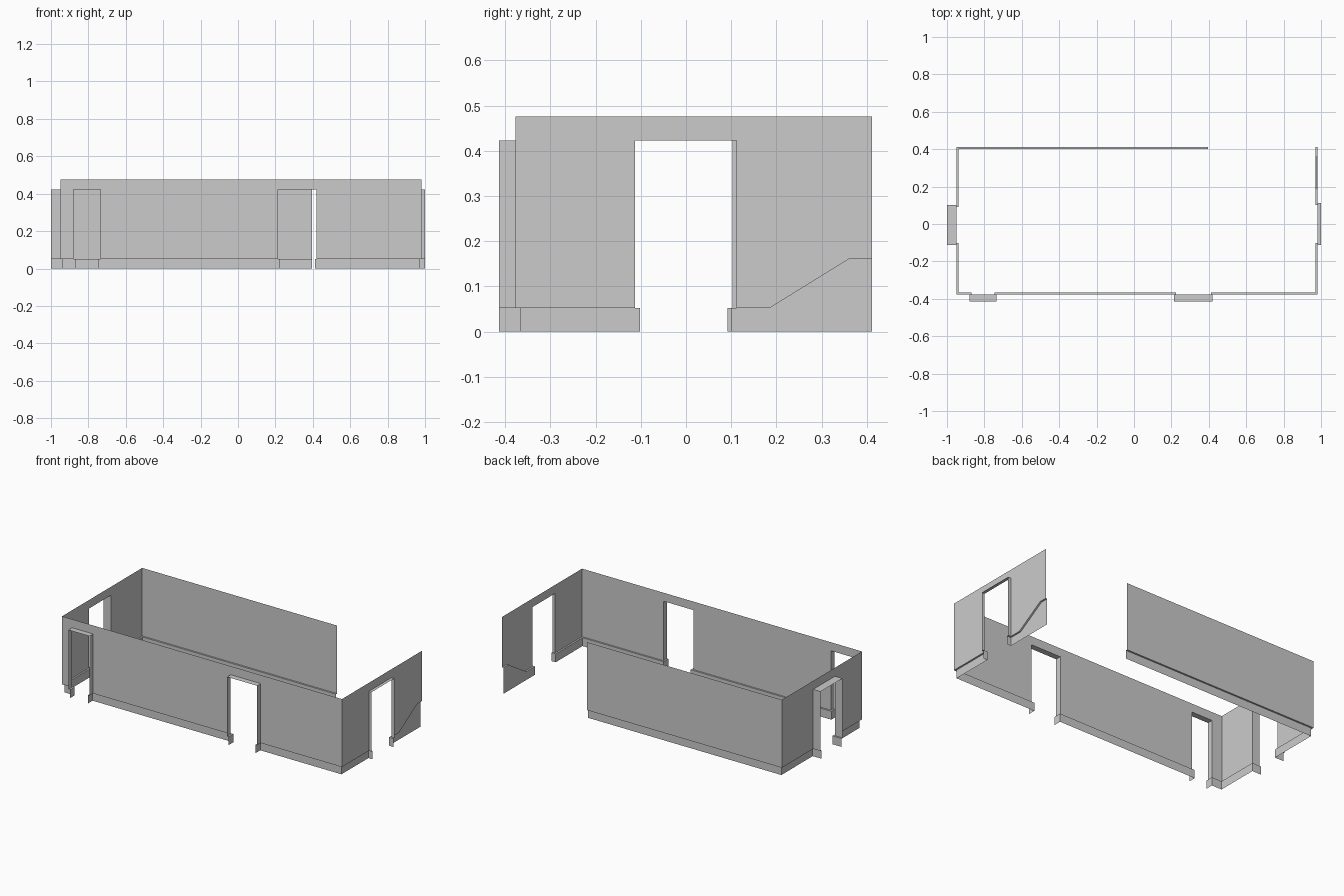
import bpy, bmesh
from mathutils import Vector

if "Cube" in bpy.data.objects:
    bpy.data.objects.remove(bpy.data.objects["Cube"])

X0, X1, Y0, Y1 = -0.949, 0.981, -0.3775, 0.4115   # room rectangle
TOP, HEAD, BASE, D = 0.4757, 0.4227, 0.052, 0.0105  # wall top, door head, skirting height, skirting depth
YF = -0.4135                                      # outer edge of front door reveals
LD = (-0.1125, 0.1027)                            # left door, y range
RD = (-0.1125, 0.1115)                            # right door, y range
FD = ((-0.88, -0.735), (0.214, 0.421))            # front doors, x ranges


def make(name, quads):
    bm = bmesh.new()
    for q in quads:
        bm.faces.new([bm.verts.new(p) for p in q])
    bmesh.ops.remove_doubles(bm, verts=bm.verts, dist=1e-5)
    me = bpy.data.meshes.new(name)
    bm.to_mesh(me)
    bm.free()
    ob = bpy.data.objects.new(name, me)
    bpy.context.collection.objects.link(ob)


def outside(p):
    e = 1e-4
    return p[0] < X0 - e or p[0] > X1 + e or p[1] < Y0 - e


def strip(a, b, za, zb, ta, tb):
    # upright quad facing into the room (room is left of a -> b)
    return [(b[0], b[1], zb), (a[0], a[1], za), (a[0], a[1], ta), (b[0], b[1], tb)]


def inset(pts):
    # mitred offset of an open path towards the room
    n = []
    for a, b in zip(pts, pts[1:]):
        d = (Vector(b[:2]) - Vector(a[:2])).normalized()
        n.append(Vector((-d.y, d.x)))
    res = []
    for i, p in enumerate(pts):
        n1, n2 = n[max(i - 1, 0)], n[min(i, len(n) - 1)]
        res.append(Vector(p[:2]) + (n1 + n2) * D / (1 + n1.dot(n2)))
    return res


def wall_run(name, pts):
    # each point may carry its own skirting height
    z = [p[2] if len(p) > 2 else BASE for p in pts]
    ins = inset(pts)
    wall, skirt = [], []
    for i in range(len(pts) - 1):
        a, b, c, d = pts[i], pts[i + 1], ins[i], ins[i + 1]
        top = HEAD if outside(a) or outside(b) else TOP
        wall.append(strip(a, b, z[i], z[i + 1], top, top))
        skirt.append(strip(c, d, 0, 0, z[i], z[i + 1]))
        skirt.append([(d[0], d[1], z[i + 1]), (c[0], c[1], z[i]),
                      (a[0], a[1], z[i]), (b[0], b[1], z[i + 1])][::-1])
    make(name + "_wall", wall)
    make(name + "_skirting", [q if k % 2 == 0 else q[::-1] for k, q in enumerate(skirt)])


def door_head(name, a, b, out):
    # wall above the opening plus the underside of the reveal
    c, d = Vector(a) + Vector(out), Vector(b) + Vector(out)
    make(name, [strip(a, b, HEAD, HEAD, TOP, TOP),
                [(a[0], a[1], HEAD), (b[0], b[1], HEAD), (d.x, d.y, HEAD), (c.x, c.y, HEAD)]])


# Wall runs between the doors, counter-clockwise
wall_run("back", [(0.395, Y1), (X0, Y1), (X0, LD[1]), (-1, LD[1])])
wall_run("front_left_corner", [(-1, LD[0]), (X0, LD[0]), (X0, Y0), (FD[0][0], Y0), (FD[0][0], YF)])
wall_run("front", [(FD[0][1], YF), (FD[0][1], Y0), (FD[1][0], Y0), (FD[1][0], YF)])
wall_run("front_right_corner", [(FD[1][1], YF), (FD[1][1], Y0), (X1, Y0), (X1, RD[0]), (1, RD[0])])
# Right wall end, skirting climbs beside the stairs
wall_run("stair", [(1, RD[1]), (X1, RD[1]), (X1, 0.185), (X1, 0.363, 0.162), (X1, Y1, 0.162)])

# Door heads
door_head("left_door_head", (X0, LD[1]), (X0, LD[0]), (-1 - X0, 0))
door_head("right_door_head", (X1, RD[0]), (X1, RD[1]), (1 - X1, 0))
for i, (a, b) in enumerate(FD):
    door_head(f"front_door_head_{i + 1}", (a, Y0), (b, Y0), (0, YF - Y0))
